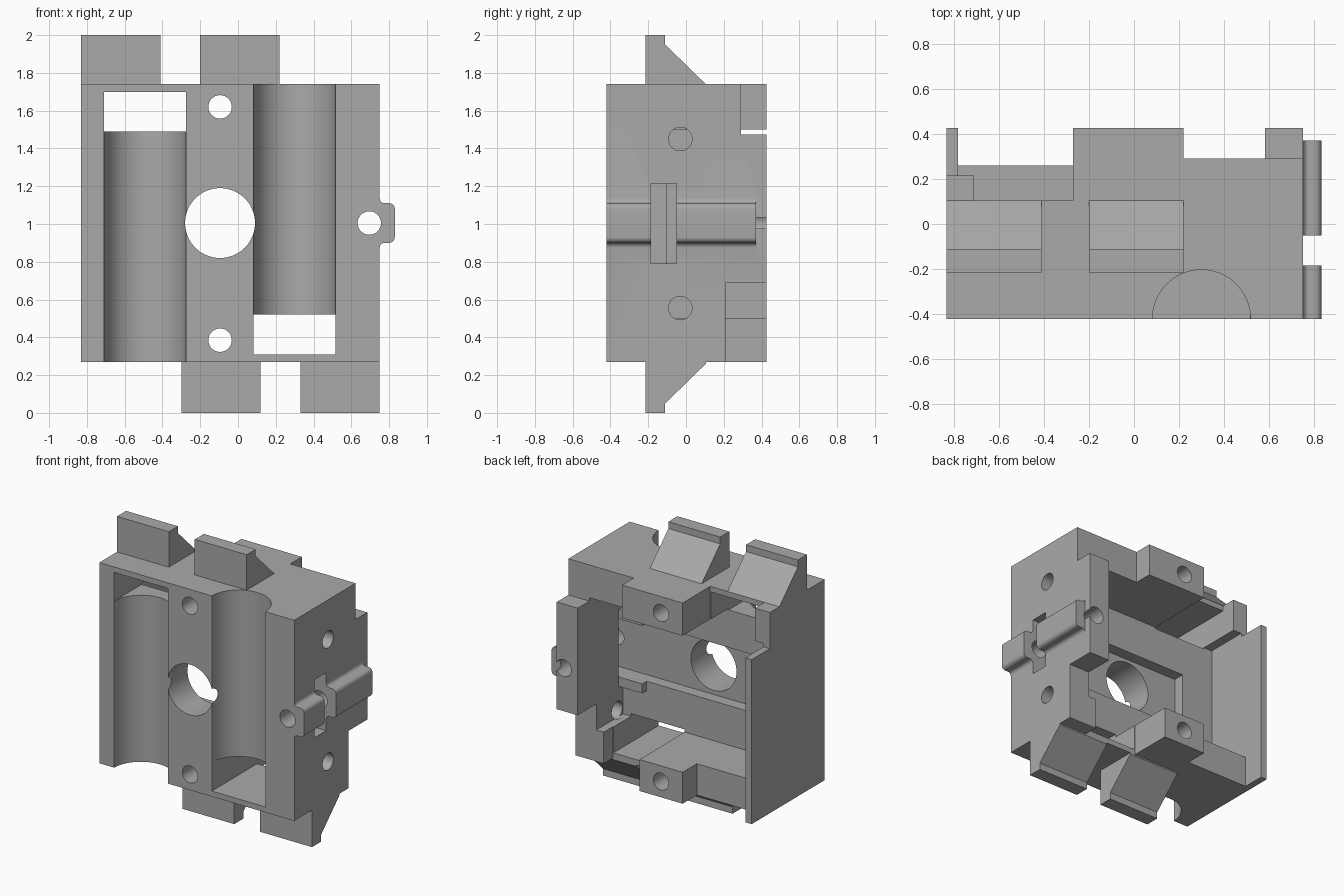
import bpy, bmesh, math
from mathutils import Matrix

old = bpy.data.objects.get("Cube")
if old:
    bpy.data.objects.remove(old, do_unlink=True)

grey = bpy.data.materials.new("plain grey")
grey.use_nodes = True
colour = (0.4, 0.4, 0.4, 1)
grey.diffuse_color = colour
grey.node_tree.nodes["Principled BSDF"].inputs["Base Color"].default_value = colour


def finish(name, bm):
    bmesh.ops.recalc_face_normals(bm, faces=bm.faces)
    mesh = bpy.data.meshes.new(name)
    bm.to_mesh(mesh)
    bm.free()
    mesh.materials.append(grey)
    obj = bpy.data.objects.new(name, mesh)
    bpy.context.collection.objects.link(obj)
    return obj


def box(name, x, y, z):
    bm = bmesh.new()
    bmesh.ops.create_cube(bm, size=1)
    for v in bm.verts:
        v.co = [r[0] if c < 0 else r[1] for c, r in zip(v.co, (x, y, z))]
    return finish(name, bm)


def rod(name, radius, axis, centre, length, sides=48):
    bm = bmesh.new()
    turn = {"x": Matrix.Rotation(math.pi / 2, 4, "Y"),
            "y": Matrix.Rotation(math.pi / 2, 4, "X"),
            "z": Matrix.Identity(4)}[axis]
    bmesh.ops.create_cone(bm, cap_ends=True, segments=sides, radius1=radius,
                          radius2=radius, depth=length,
                          matrix=Matrix.Translation(centre) @ turn)
    return finish(name, bm)


def prism(name, points, sweep):
    """Extrude a closed outline of 3D points along a vector."""
    bm = bmesh.new()
    face = bm.faces.new([bm.verts.new(p) for p in points])
    grown = bmesh.ops.extrude_face_region(bm, geom=[face], use_keep_orig=True)
    moved = [g for g in grown["geom"] if isinstance(g, bmesh.types.BMVert)]
    bmesh.ops.translate(bm, verts=moved, vec=sweep)
    return finish(name, bm)


def combine(body, tool, operation):
    mod = body.modifiers.new(tool.name, "BOOLEAN")
    mod.operation = operation
    mod.solver = "EXACT"
    mod.object = tool
    bpy.context.view_layer.objects.active = body
    bpy.ops.object.modifier_apply(modifier=mod.name)
    bpy.data.objects.remove(tool, do_unlink=True)


def cut(tool):
    combine(body, tool, "DIFFERENCE")


def join(tool):
    combine(body, tool, "UNION")


MID_X, MID_Z = -0.095, 1.005
body = box("housing_block", (-0.83, 0.75), (-0.42, 0.425), (0.27, 1.74))

# Rear cavity and the stepped rim around it
cut(box("cavity", (-0.78, 0.58), (-0.10, 1), (0.5, 1.5)))
cut(box("left_rim_step", (-0.78, -0.27), (0.26, 1), (0, 0.6)))
cut(box("upper_rim_step", (0.22, 2), (0.29, 1), (1.475, 2)))
cut(box("upper_gap", (-0.71, -0.27), (0.105, 1), (1.4, 2)))
cut(box("upper_corner", (-2, -0.6), (0.215, 1), (1.475, 2)))
cut(box("lower_gap", (0.08, 0.52), (0.105, 1), (0, 0.6)))
cut(box("lower_corner", (0.5, 2), (0.21, 1), (0, 0.69)))

# Half-round front channels, each ending in a window
cut(box("upper_window", (-0.71, -0.275), (-1, 1), (1.49, 1.70)))
cut(box("lower_window", (0.082, 0.515), (-1, 1), (0.31, 0.52)))
cut(rod("left_channel", 0.217, "z", (-0.492, -0.42, 0.8), 1.6, 64))
cut(rod("right_channel", 0.217, "z", (0.299, -0.42, 1.2), 1.6, 64))

# Small shelves beside the cavity floor recess
for low in (0.72, 1.215):
    join(box("floor_shelf", (0.39, 0.6), (-0.12, -0.05), (low, low + 0.07)))

# Side rib with filleted root and rounded nose
half = [(0.70, 0.13), (0.75, 0.13)]
for i in range(1, 6):
    a = math.radians(90 * i / 5)
    half.append((0.775 - 0.025 * math.cos(a), 0.13 - 0.025 * math.sin(a)))
for i in range(6):
    a = math.radians(90 * i / 5)
    half.append((0.80 + 0.03 * math.sin(a), 0.075 + 0.03 * math.cos(a)))
outline = half + [(x, -z) for x, z in reversed(half)]
join(prism("side_rib", [(x, -0.42, MID_Z + z) for x, z in outline], (0, 0.79, 0)))

# Hooked tabs along the top, and the same turned over along the bottom
hook = [(-0.215, 1.70), (-0.215, 2.0), (-0.11, 2.0), (-0.11, 1.95),
        (0.105, 1.74), (0.105, 1.70)]
for left, up in ((-0.83, True), (-0.20, True), (-0.30, False), (0.33, False)):
    points = [(left, y, z if up else 2 * MID_Z - z - 0.01) for y, z in hook]
    # keep the tab root inside the solid strip of the block
    root = 1.72 if up else 0.285
    points[0] = (left, -0.215, root)
    points[-1] = (left, 0.105, root)
    join(prism("tab", points, (0.42, 0, 0)))

# Recess across the cavity floor, running out through the side wall
cut(box("side_slot", (-0.52, 1), (-0.185, -0.05), (0.79, 1.215)))

# Round bores
cut(rod("centre_bore", 0.185, "y", (MID_X, 0, MID_Z), 3, 64))
for z in (0.385, 1.62):
    cut(rod("bolt_hole", 0.062, "y", (MID_X, 0, z), 3))
cut(rod("rib_hole", 0.062, "y", (0.695, 0, MID_Z), 3))
for z in (0.555, 1.45):
    cut(rod("side_hole", 0.062, "x", (0.75, -0.03, z), 0.38))

bpy.ops.object.select_all(action="DESELECT")
body.select_set(True)
bpy.context.view_layer.objects.active = body
bpy.ops.object.shade_smooth_by_angle(angle=math.radians(25))
